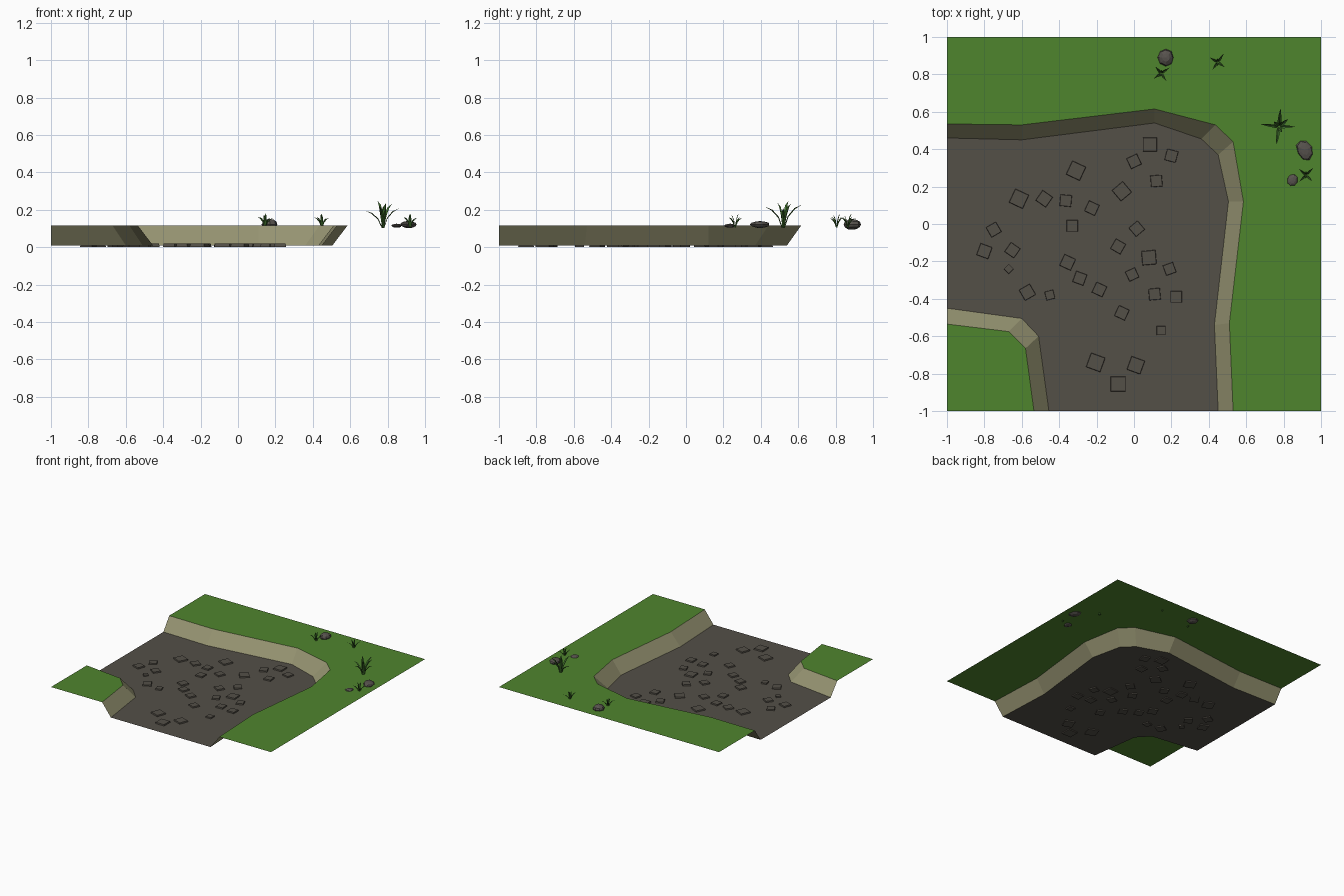
import bpy, bmesh, random
from math import sin, cos, radians, pi
from mathutils import Matrix, Vector

if "Cube" in bpy.data.objects:
    bpy.data.objects.remove(bpy.data.objects["Cube"])

random.seed(4)
TOP, FLOOR = 0.115, 0.01


def material(name, rgb):
    m = bpy.data.materials.new(name)
    m.diffuse_color = (*rgb, 1)
    m.use_nodes = True
    m.node_tree.nodes["Principled BSDF"].inputs["Base Color"].default_value = m.diffuse_color
    return m


GRASS = material("grass", (0.078, 0.235, 0.027))
BANK = material("bank", (0.31, 0.30, 0.17))
BED = material("bed", (0.088, 0.079, 0.064))
ROCK = material("rock", (0.095, 0.085, 0.075))
LEAF = material("leaf", (0.05, 0.16, 0.025))


def add_object(name, verts, faces, mat):
    me = bpy.data.meshes.new(name)
    me.from_pydata(verts, [], faces)
    me.materials.append(mat)
    ob = bpy.data.objects.new(name, me)
    bpy.context.collection.objects.link(ob)
    return ob


def flat(name, points, z, mat):
    add_object(name, [(x, y, z) for x, y in points], [range(len(points))], mat)


def bank(name, upper, lower):
    n = len(upper)
    verts = [(x, y, FLOOR) for x, y in lower] + [(x, y, TOP) for x, y in upper]
    add_object(name, verts, [(i, i + 1, n + i + 1, n + i) for i in range(n - 1)], BANK)


# Rim and foot of the outer bend, and of the inner corner
outer_rim = [(-1, .535), (-.6, .53), (.11, .615), (.435, .53), (.53, .44),
             (.585, .12), (.51, -.53), (.53, -1)]
outer_foot = [(-1, .46), (-.6, .45), (.11, .54), (.36, .455), (.45, .37),
              (.505, .12), (.43, -.54), (.45, -1)]
inner_rim = [(-.535, -1), (-.58, -.665), (-.67, -.575), (-1, -.535)]
inner_foot = [(-.455, -1), (-.51, -.6), (-.6, -.505), (-1, -.45)]

flat("outer_grass", outer_rim + [(1, -1), (1, 1), (-1, 1)], TOP, GRASS)
flat("inner_grass", [(-1, -1)] + inner_rim, TOP, GRASS)
flat("path_bed", (outer_foot + inner_foot)[::-1], FLOOR, BED)
bank("outer_bank", outer_rim, outer_foot)
bank("inner_bank", inner_rim, inner_foot)

# Cobbles: x, y, size, turn in degrees
cobbles = [
    (.085, .425, .08, 0), (0, .335, .065, 25), (.2, .365, .065, -15), (.12, .23, .065, 5),
    (-.065, .175, .08, 40), (-.31, .285, .085, -25), (-.615, .135, .085, -25),
    (-.48, .135, .07, -35), (-.365, .125, .065, -5), (-.225, .085, .065, -25),
    (-.33, -.01, .065, 0), (.015, -.025, .065, 40), (-.75, -.03, .065, 30),
    (-.8, -.145, .07, -20), (-.65, -.14, .065, -35), (-.67, -.24, .04, 45),
    (-.355, -.205, .07, -25), (-.29, -.29, .065, -20), (-.085, -.12, .065, -30),
    (-.01, -.27, .06, 25), (.08, -.18, .08, 5), (.19, -.24, .06, 20),
    (-.57, -.365, .07, 30), (-.45, -.38, .05, 15), (-.185, -.35, .065, -25),
    (.11, -.375, .065, 5), (.225, -.39, .065, 0), (-.065, -.475, .065, -25),
    (.145, -.57, .05, 0), (-.205, -.74, .085, -20), (-.085, -.855, .085, 0),
    (.01, -.755, .08, -20)]
me = bpy.data.meshes.new("cobbles")
bm = bmesh.new()
for x, y, s, turn in cobbles:
    cube = bmesh.ops.create_cube(bm, size=1)["verts"]
    for v in cube:
        if v.co.z > 0:
            v.co.xy *= 0.9
    bmesh.ops.transform(bm, verts=cube, matrix=Matrix.Translation((x, y, .01))
                        @ Matrix.Rotation(radians(turn), 4, 'Z')
                        @ Matrix.Diagonal((s, s, .02, 1)))
bm.to_mesh(me)
bm.free()
me.materials.append(BED)
bpy.context.collection.objects.link(bpy.data.objects.new("cobbles", me))


# Faceted rocks
def rock(name, loc, size, turn):
    bm = bmesh.new()
    bmesh.ops.create_uvsphere(bm, u_segments=8, v_segments=6, radius=1)
    for v in bm.verts:
        v.co *= random.uniform(.92, 1.03)
    bmesh.ops.transform(bm, verts=bm.verts, matrix=Matrix.Translation(loc)
                        @ Matrix.Rotation(radians(turn), 4, 'Z')
                        @ Matrix.Diagonal((*size, 1)))
    me = bpy.data.meshes.new(name)
    bm.to_mesh(me)
    bm.free()
    me.materials.append(ROCK)
    bpy.context.collection.objects.link(bpy.data.objects.new(name, me))


rock("rock_back", (.17, .89, .122), (.043, .047, .03), 0)
rock("rock_large", (.912, .395, .121), (.042, .058, .019), 25)
rock("rock_small", (.848, .234, .115), (.03, .034, .011), -20)


# Grass tufts: arching blades with a centre crease; blade = (angle, reach, height)
def tuft(name, x, y, blades):
    verts, faces = [], []
    for ang, reach, height in blades:
        a = radians(ang)
        out, side = Vector((cos(a), sin(a), 0)), Vector((-sin(a), cos(a), 0))
        w = .009 * (height / .1) ** .7
        b = len(verts)
        for r, h, k in [(.05, 0, .5), (.25, .5, 1), (.6, .85, .75)]:
            p = Vector((x, y, .107)) + out * reach * r + Vector((0, 0, height * h))
            verts += [p - side * w * k, p - Vector((0, 0, w * .5)) + out * w * .3, p + side * w * k]
        verts.append(Vector((x, y, .107 + height)) + out * reach)
        for i in (b, b + 3):
            faces += [(i, i + 1, i + 4, i + 3), (i + 1, i + 2, i + 5, i + 4)]
        faces += [(b + 6, b + 7, b + 9), (b + 7, b + 8, b + 9)]
    add_object(name, verts, faces, LEAF)


tuft("tuft_large", .775, .52, [(172, .1, .09), (85, .1, .12), (0, .085, .1), (262, .1, .11),
                               (40, .065, .125), (135, .04, .14), (300, .035, .13)])
for i, (x, y, turn) in enumerate([(.92, .262, 10), (.145, .805, 0), (.448, .865, 20)]):
    tuft(f"tuft_small_{i + 1}", x, y,
         [(turn + a, r, h) for a, r, h in [(35, .055, .05), (130, .05, .055), (215, .05, .055),
                                           (305, .048, .05), (80, .02, .072), (250, .02, .065)]])
